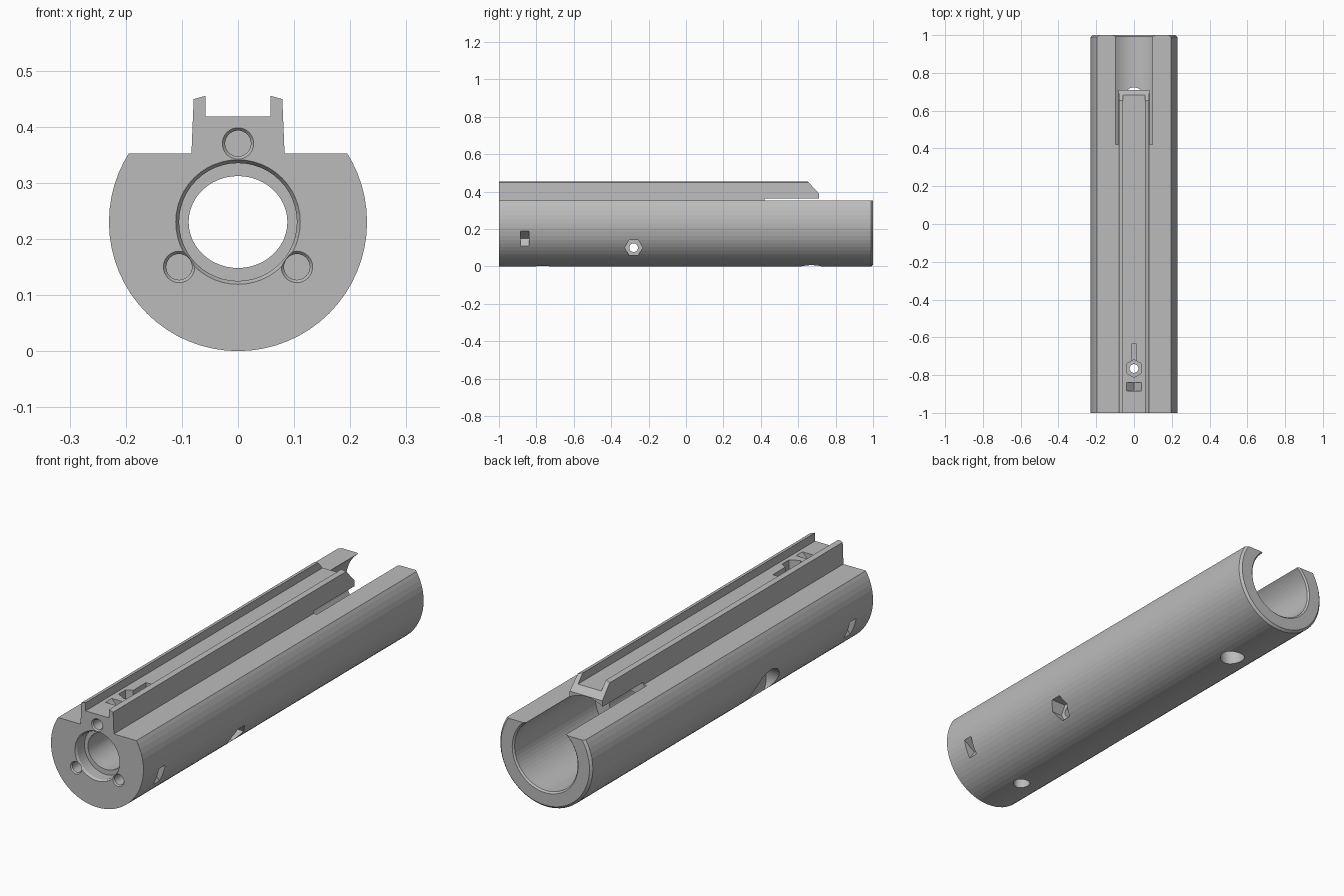
import bpy, bmesh
from math import cos, sin, pi

cube = bpy.data.objects.get("Cube")
if cube:
    bpy.data.objects.remove(cube, do_unlink=True)

grey = bpy.data.materials.new("plain_grey")
grey.use_nodes = True
colour = (0.5, 0.5, 0.5, 1)
grey.diffuse_color = colour
grey.node_tree.nodes["Principled BSDF"].inputs["Base Color"].default_value = colour

MID = 0.23  # height of the tube axis


def ring(u, v, ru, rv=None, n=32, turn=0.0):
    """Circle, ellipse or regular polygon as a 2D outline."""
    rv = rv or ru
    return [(u + ru * cos(turn + 2 * pi * i / n), v + rv * sin(turn + 2 * pi * i / n))
            for i in range(n)]


def loft(name, axis, *sections):
    """Solid through (position, outline) sections along an axis."""
    place = {"X": lambda t, u, v: (t, u, v),
             "Y": lambda t, u, v: (u, t, v),
             "Z": lambda t, u, v: (u, v, t)}[axis]
    bm = bmesh.new()
    rows = [[bm.verts.new(place(t, u, v)) for u, v in pts] for t, pts in sections]
    for a, b in zip(rows, rows[1:]):
        for i in range(len(a)):
            j = (i + 1) % len(a)
            bm.faces.new((a[i], a[j], b[j], b[i]))
    bm.faces.new(rows[0])
    bm.faces.new(rows[-1])
    bmesh.ops.recalc_face_normals(bm, faces=bm.faces)
    mesh = bpy.data.meshes.new(name)
    bm.to_mesh(mesh)
    bm.free()
    obj = bpy.data.objects.new(name, mesh)
    bpy.context.collection.objects.link(obj)
    mesh.materials.append(grey)
    return obj


def prism(name, axis, start, end, outline):
    return loft(name, axis, (start, outline), (end, outline))


def combine(target, tool, operation="DIFFERENCE"):
    """Apply a boolean and discard the tool."""
    mod = target.modifiers.new("cut", "BOOLEAN")
    mod.operation, mod.solver, mod.object = operation, "EXACT", tool
    bpy.context.view_layer.update()
    result = target.evaluated_get(bpy.context.evaluated_depsgraph_get())
    mesh = bpy.data.meshes.new_from_object(result)
    target.modifiers.clear()
    target.data = mesh
    bpy.data.objects.remove(tool, do_unlink=True)


# Tube body with a chamfered back rim
body = loft("slotted_tube", "Y",
            (-1, ring(0, MID, 0.23, n=64)),
            (0.99, ring(0, MID, 0.23, n=64)),
            (1, ring(0, MID, 0.22, n=64)))
combine(body, prism("flat_top_cutter", "Y", -1.1, 1.1,
                    [(-0.3, 0.352), (0.3, 0.352), (0.3, 0.6), (-0.3, 0.6)]))

# Channel rail with a sloped back end
half = [(0.083, 0.3), (0.083, 0.352), (0.079, 0.449), (0.058, 0.455), (0.058, 0.418)]
rail = prism("rail", "Y", -1, 0.71, half + [(-x, z) for x, z in reversed(half)])
combine(rail, prism("rail_end_cutter", "X", -0.2, 0.2,
                    [(0.64, 0.466), (0.71, 0.39), (0.75, 0.39), (0.75, 0.466)]))
combine(body, rail, "UNION")

# Wide back bore, opening through the flat top
combine(body, loft("back_bore", "Y",
                   (0.42, ring(0, MID, 0.157, n=64)),
                   (0.993, ring(0, MID, 0.157, n=64)),
                   (1.007, ring(0, MID, 0.171, n=64))))

# Front recess and narrow through bore
combine(body, prism("through_bore", "Y", -1.1, 0.5, ring(0, MID, 0.088, 0.082, 48)))
combine(body, loft("front_recess", "Y",
                   (-0.94, ring(0, MID, 0.105, n=48)),
                   (-0.99, ring(0, MID, 0.105, n=48)),
                   (-1.01, ring(0, MID, 0.117, n=48))))

# Three blind holes in the front face
for x, z in ((0, 0.37), (0.105, 0.15), (-0.105, 0.15)):
    combine(body, loft("front_hole", "Y",
                       (-0.9, ring(x, z, 0.023)),
                       (-0.994, ring(x, z, 0.023)),
                       (-1.006, ring(x, z, 0.033))))

# V-shaped release slots above and on both sides
combine(body, prism("top_slot", "Y", -0.885, -0.84,
                    [(-0.04, 0.43), (-0.04, 0.418), (0, 0.375), (0.04, 0.418), (0.04, 0.43)]))
for side in (1, -1):
    combine(body, prism("side_slot", "Y", -0.885, -0.84,
                        [(side * x, z) for x, z in
                         ((0.25, 0.19), (0.2265, 0.19), (0.17, 0.15), (0.196, 0.11), (0.25, 0.11))]))

# Vertical bolt hole with nut pocket, groove and bottom counterbore
combine(body, prism("upright_bolt_hole", "Z", -0.1, 0.5, ring(0, -0.765, 0.023)))
combine(body, prism("top_nut_pocket", "Z", 0.375, 0.5, ring(0, -0.765, 0.047, n=6, turn=pi / 2)))
combine(body, prism("top_groove", "Z", 0.385, 0.5,
                    [(-0.013, -0.75), (0.013, -0.75), (0.013, -0.635), (-0.013, -0.635)]))
combine(body, prism("bottom_counterbore", "Z", -0.1, 0.08, ring(0, -0.765, 0.036)))

# Cross bolt hole with nut pocket on the left and head recess on the right
combine(body, prism("cross_bolt_hole", "X", -0.3, 0.3, ring(-0.28, 0.1, 0.023)))
combine(body, prism("side_nut_pocket", "X", 0.14, 0.3, ring(-0.28, 0.1, 0.048, n=6)))
combine(body, prism("bolt_head_recess", "X", -0.3, -0.14, ring(-0.28, 0.1, 0.09, n=48)))

# Drain hole under the back bore
combine(body, prism("bottom_hole", "Z", -0.1, 0.2, ring(0, 0.67, 0.053)))
